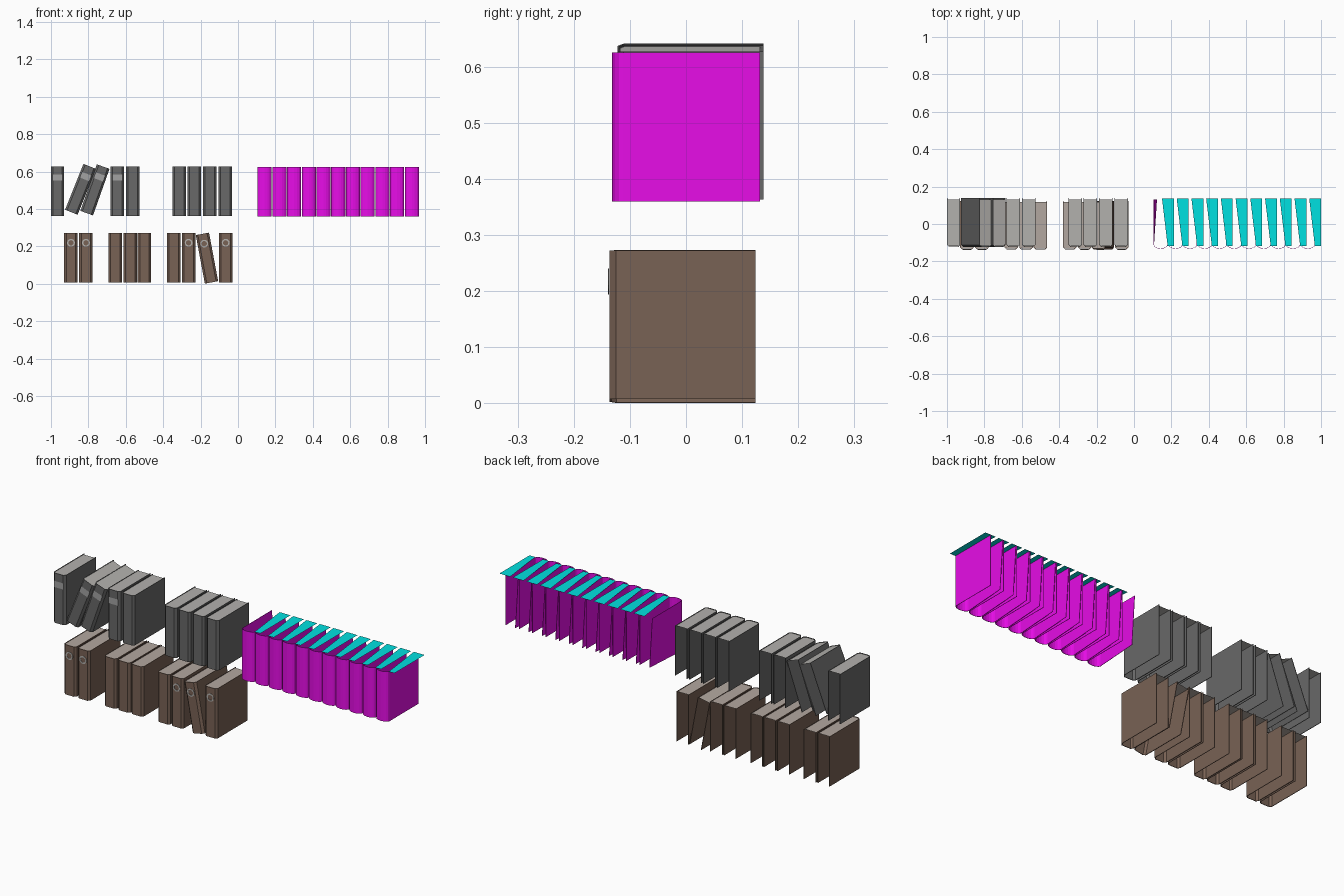
import bpy, bmesh, math
from mathutils import Matrix, Vector

if "Cube" in bpy.data.objects:
    bpy.data.objects.remove(bpy.data.objects["Cube"])


def material(name, rgb):
    m = bpy.data.materials.new(name)
    m.diffuse_color = (*rgb, 1)
    m.use_nodes = True
    m.node_tree.nodes["Principled BSDF"].inputs["Base Color"].default_value = m.diffuse_color
    return m


GREY = material("charcoal grey", (0.14, 0.14, 0.14))
BROWN = material("dull brown", (0.19, 0.122, 0.09))
PAPER = material("paper grey", (0.45, 0.44, 0.42))
WARM = material("warm paper", (0.45, 0.39, 0.35))
LABEL = material("label grey", (0.36, 0.36, 0.36))
MAGENTA = material("magenta", (0.8, 0.004, 0.8))
CYAN = material("cyan", (0.0, 0.75, 0.75))


def make(name, verts, faces, mat, matrix=None, thick=0):
    me = bpy.data.meshes.new(name)
    me.from_pydata([tuple(v) for v in verts], [], faces)
    me.materials.append(mat)
    ob = bpy.data.objects.new(name, me)
    bpy.context.collection.objects.link(ob)
    if matrix:
        ob.matrix_world = matrix
    if thick:
        mod = ob.modifiers.new("thickness", "SOLIDIFY")
        mod.thickness = thick
        mod.use_even_offset = True
    return ob


def shell(name, bottom, top, z0, z1, mat, matrix=None, thick=0.003):
    """Open U-shaped cover: strip between a bottom and a top plan outline."""
    n = len(bottom)
    verts = [(x, y, z0) for x, y in bottom] + [(x, y, z1) for x, y in top]
    faces = [(i, i + 1, n + i + 1, n + i) for i in range(n - 1)]
    return make(name, verts, faces, mat, matrix, thick)


W, H, D, C = 0.072, 0.264, 0.26, 0.011


def binder(kind, x, z, yc, angle, cover, paper, label=False, ring=False):
    """Ring binder centred at (x, yc, z), leaning by angle in the front plane."""
    M = Matrix.Translation((x, yc, z)) @ Matrix.Rotation(math.radians(angle), 4, 'Y')
    w, d, h = W / 2, D / 2, H / 2
    plan = [(-w, d), (-w, -d + C), (-w + C, -d), (w - C, -d), (w, -d + C), (w, d)]
    shell(kind + "_binder_cover", plan, plan, -h, h, cover, M)
    # sheet of paper edges closing the top
    i, zt = w - 0.003, h - 0.002
    make(kind + "_binder_paper",
         [(-i, -d + C, zt), (-i + C, -d + 0.004, zt), (i - C, -d + 0.004, zt),
          (i, -d + C, zt), (i, d - 0.006, zt), (-i, d - 0.006, zt)],
         [tuple(range(6))], paper, M)
    yf = -d - 0.001
    if label:
        a, b = w - C + 0.002, w
        make("spine_label", [(-a, yf, 0.057), (a, yf, 0.057), (a, yf, 0.09), (-a, yf, 0.09)],
             [(0, 1, 2, 3)], LABEL, M)
    if ring:
        n = 16
        verts = []
        for r in (0.021, 0.014):
            verts += [(r * math.cos(2 * math.pi * k / n), yf,
                       0.079 + r * math.sin(2 * math.pi * k / n)) for k in range(n)]
        faces = [(k, (k + 1) % n, n + (k + 1) % n, n + k) for k in range(n)]
        make("finger_ring", verts, [f[::-1] for f in faces], PAPER, M, 0.002)


# Upper row of grey binders: centre x, centre z, lean, label
for x, z, a, lab in [(-0.965, 0.495, 0, True), (-0.842, 0.505, 21.8, True),
                     (-0.765, 0.502, 19.5, True), (-0.645, 0.495, 0, True),
                     (-0.562, 0.495, 0, False), (-0.314, 0.495, 0, False),
                     (-0.233, 0.495, 0, False), (-0.151, 0.495, 0, False),
                     (-0.068, 0.495, 0, False)]:
    binder("grey", x, z, 0.008, a, GREY, PAPER, label=lab)

# Lower row of brown binders: centre x, centre z, lean, ring
for x, z, a, rg in [(-0.893, 0.140, 0, True), (-0.813, 0.140, 0, True),
                    (-0.657, 0.140, 0, False), (-0.577, 0.140, 0, False),
                    (-0.500, 0.140, 0, False), (-0.344, 0.140, 0, False),
                    (-0.264, 0.140, 0, True), (-0.166, 0.137, -10.6, True),
                    (-0.066, 0.140, 0, True)]:
    binder("brown", x, z, -0.006, a, BROWN, WARM, ring=rg)

# Row of eleven magenta folders with rounded spines and cyan tops
PITCH, FW = 0.0787, 0.075
for k in range(11):
    x0 = 0.105 + k * PITCH
    arc = [(x0 + FW / 2 - FW / 2 * math.cos(math.pi * j / 8),
            -0.112 - 0.02 * math.sin(math.pi * j / 8)) for j in range(9)]
    right = (x0 + FW, 0.132)
    low = [(x0 + 0.016, 0.132)] + arc + [right]
    high = [(x0, 0.132)] + arc + [right]
    shell("magenta_folder", low, high, 0.36, 0.625, MAGENTA, thick=0.002)
    make("cyan_top", [(x0 + 0.075, -0.118, 0.6255), (x0 + 0.108, -0.118, 0.6255),
                      (x0 + 0.108, 0.135, 0.6255), (x0 + 0.045, 0.135, 0.6255)],
         [(0, 1, 2, 3)], CYAN)
